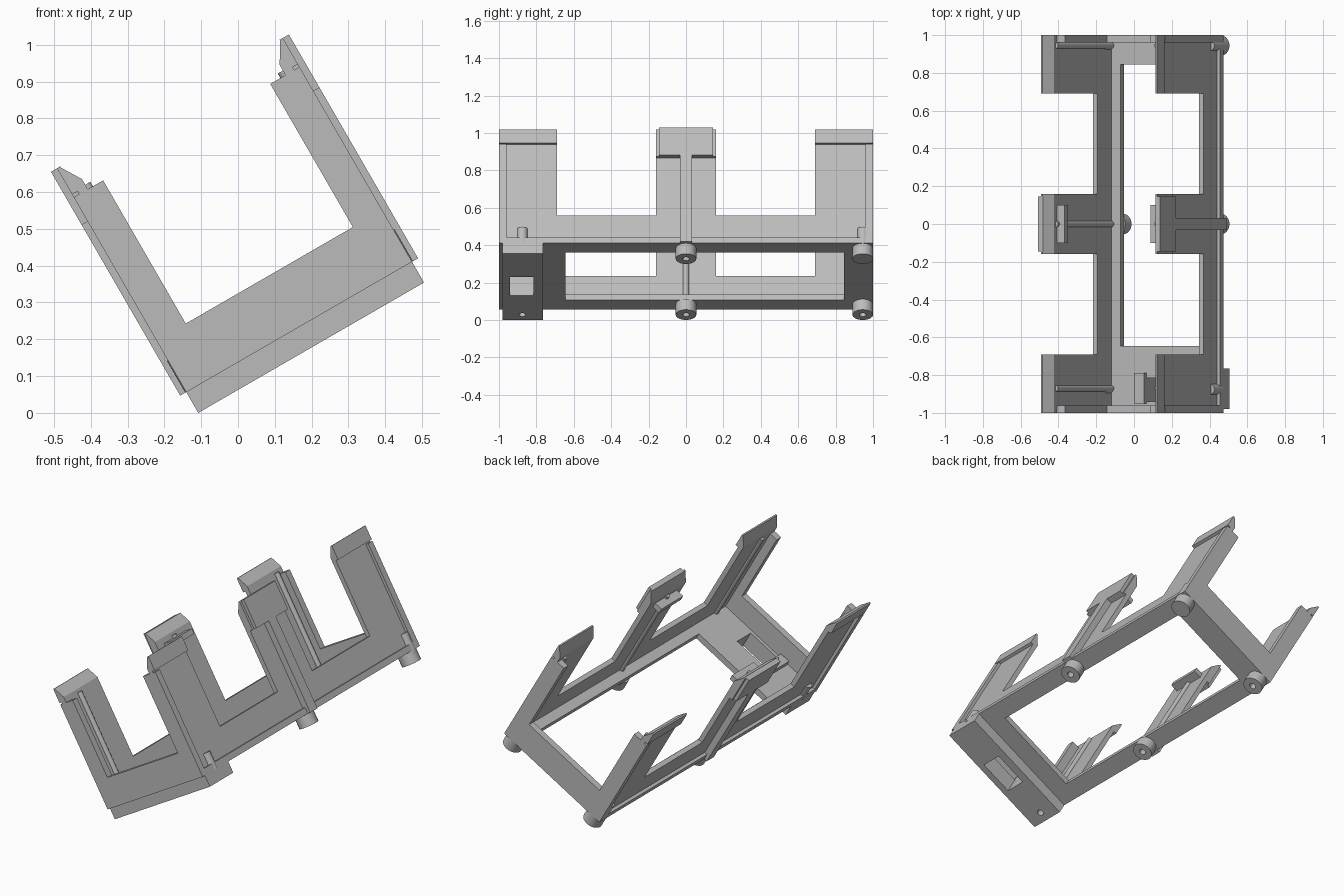
import bpy, bmesh, math
from mathutils import Matrix, Vector

cube = bpy.data.objects.get("Cube")
if cube:
    bpy.data.objects.remove(cube, do_unlink=True)

grey = bpy.data.materials.new("plain_grey")
grey.use_nodes = True
colour = (0.5, 0.5, 0.5, 1)
grey.diffuse_color = colour
grey.node_tree.nodes["Principled BSDF"].inputs["Base Color"].default_value = colour

# The holder is modelled upright (width, length, height) and then tilted
WIDTH = 0.708
TILT = Matrix.Translation((-0.108, 0, 0)) @ Matrix.Rotation(math.radians(-30), 4, 'Y')


def finish(name, bm, mirrored=False):
    if mirrored:
        for v in bm.verts:
            v.co.x = WIDTH - v.co.x
    bmesh.ops.recalc_face_normals(bm, faces=bm.faces)
    bm.transform(TILT)
    mesh = bpy.data.meshes.new(name)
    bm.to_mesh(mesh)
    bm.free()
    mesh.materials.append(grey)
    obj = bpy.data.objects.new(name, mesh)
    bpy.context.collection.objects.link(obj)
    return obj


def prism(name, profile, y0, y1, mirrored=False):
    bm = bmesh.new()
    face = bm.faces.new([bm.verts.new((u, y0, w)) for u, w in profile])
    ext = bmesh.ops.extrude_face_region(bm, geom=[face])
    moved = [g for g in ext["geom"] if isinstance(g, bmesh.types.BMVert)]
    bmesh.ops.translate(bm, verts=moved, vec=(0, y1 - y0, 0))
    return finish(name, bm, mirrored)


def box(name, u, y, w, mirrored=False):
    profile = [(u[0], w[0]), (u[1], w[0]), (u[1], w[1]), (u[0], w[1])]
    return prism(name, profile, y[0], y[1], mirrored)


def rod(name, u, y, w0, w1, radius, mirrored=False, sides=32):
    bm = bmesh.new()
    bmesh.ops.create_cone(bm, cap_ends=True, segments=sides, radius1=radius,
                          radius2=radius, depth=w1 - w0,
                          matrix=Matrix.Translation((u, y, (w0 + w1) / 2)))
    return finish(name, bm, mirrored)


def smooth(obj):
    bpy.ops.object.select_all(action='DESELECT')
    obj.select_set(True)
    bpy.context.view_layer.objects.active = obj
    bpy.ops.object.shade_smooth_by_angle()


def cut(obj, cutter):
    mod = obj.modifiers.new("cut", 'BOOLEAN')
    mod.operation = 'DIFFERENCE'
    mod.solver = 'EXACT'
    mod.object = cutter
    bpy.context.view_layer.objects.active = obj
    bpy.ops.object.modifier_apply(modifier=mod.name)
    bpy.data.objects.remove(cutter, do_unlink=True)


BASE, FLOOR = 0.065, 0.1
IN, OUT = 0.044, 0.017      # inner and recessed outer faces of a side wall

# Floor frame with a long opening and a connector window
floor = box("floor", (0, WIDTH), (-1, 1), (BASE, FLOOR))
cut(floor, box("opening", (0.1, 0.608), (-0.645, 0.845), (0, 0.2)))
cut(floor, box("window", (0.26, 0.46), (-0.94, -0.815), (0, 0.2)))
box("connector_tab", (0.2, 0.26), (-0.95, -0.79), (FLOOR, 0.13))

# Plate below the front end
plate = box("front_plate", (0, WIDTH), (-0.98, -0.765), (0, BASE))
cut(plate, box("window", (0.26, 0.46), (-0.94, -0.815), (-0.1, 0.2)))
for m in (False, True):
    cut(plate, rod("screw_hole", 0.055, -0.875, -0.02, 0.05, 0.018, m))

# End walls: U-shaped profiles with arms up both sides
arm = [(0, BASE), (0, 0.676), (0.092, 0.676), (0.092, 0.227)]
u_profile = arm + [(WIDTH - u, w) for u, w in reversed(arm)]
for name, y0, y1 in (("front_end_wall", -1, -0.96), ("back_end_wall", 0.96, 1)):
    prism(name, u_profile, y0, y1)

# Clip profile for the fingers: recessed outside, chamfered inside the tip
tip = [(0.008, 0.767), (IN, 0.708), (IN, BASE)]
corner_profile = [(OUT, BASE), (OUT, 0.685), (0, 0.685), (0, 0.767)] + tip
middle_profile = [(OUT, BASE), (OUT, 0.6), (0, 0.6), (0, 0.767)] + tip

for side, m in (("right", False), ("left", True)):
    # Side wall: low rail, foot rim and three fingers
    box(side + "_rail", (OUT, IN), (-1, 1), (BASE, 0.245), m)
    box(side + "_foot_rim", (0, IN), (-1, 1), (BASE, FLOOR), m)
    prism(side + "_front_finger", corner_profile, -1, -0.69, m)
    prism(side + "_back_finger", corner_profile, 0.69, 1, m)
    prism(side + "_middle_finger", middle_profile, -0.16, 0.16, m)

    # Raised T on the outside of the middle finger and its inner catch
    box(side + "_middle_stem", (-0.019, 0.02), (-0.033, 0.033), (BASE, 0.62), m)
    box(side + "_middle_head", (-0.019, 0.01), (-0.145, 0.145), (0.6, 0.767), m)
    box(side + "_middle_catch", (0.04, 0.091), (-0.1, 0.1), (0.645, 0.676), m)

    # Round ribs on the inner face
    for place, y in (("front", -0.87), ("middle", 0), ("back", 0.945)):
        smooth(rod(f"{side}_{place}_rib", IN, y, FLOOR, 0.69, 0.016, m, 16))

    # Short bosses on the outer foot
    for place, y in (("front", -0.875), ("back", 0.945)):
        smooth(rod(f"{side}_{place}_boss", 0.025, y, BASE, 0.165, 0.028, m, 24))

    # Feet with blind screw holes
    for place, y in (("middle", 0), ("back", 0.945)):
        foot = rod(f"{side}_{place}_foot", 0.055, y, 0, BASE, 0.055, m)
        cut(foot, rod("foot_hole", 0.055, y, -0.02, 0.05, 0.018, m))
        smooth(foot)
